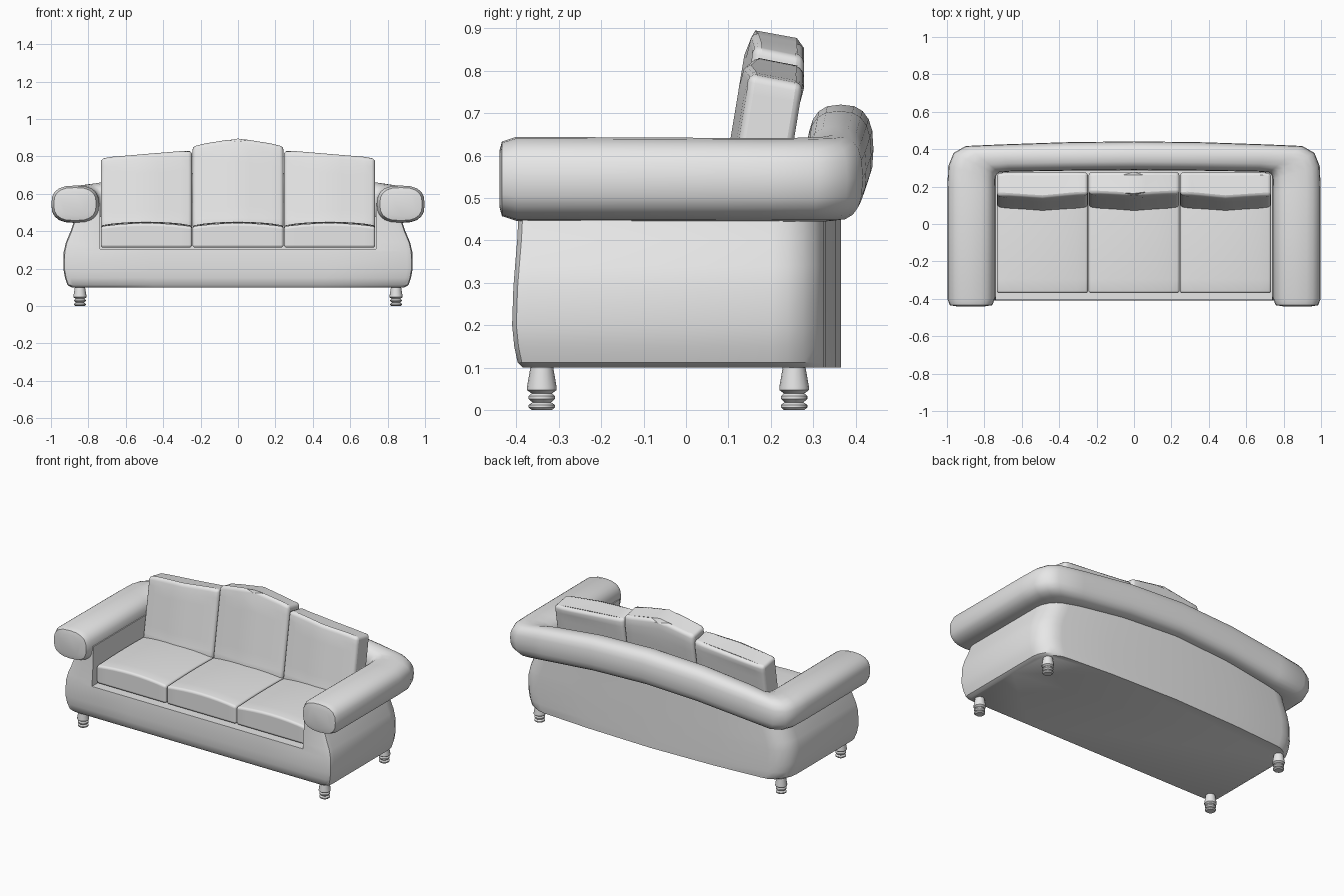
import bpy, bmesh, math
from mathutils import Vector

if "Cube" in bpy.data.objects:
    bpy.data.objects.remove(bpy.data.objects["Cube"])

fabric = bpy.data.materials.new("grey fabric")
fabric.diffuse_color = (0.8, 0.8, 0.8, 1)
fabric.use_nodes = True
fabric.node_tree.nodes["Principled BSDF"].inputs["Base Color"].default_value = fabric.diffuse_color


def finish(name, bm, angle=40):
    bmesh.ops.recalc_face_normals(bm, faces=bm.faces[:])
    me = bpy.data.meshes.new(name)
    bm.to_mesh(me)
    bm.free()
    me.materials.append(fabric)
    ob = bpy.data.objects.new(name, me)
    bpy.context.collection.objects.link(ob)
    smooth(ob, angle)
    return ob


def smooth(ob, angle):
    bpy.ops.object.select_all(action='DESELECT')
    ob.select_set(True)
    bpy.context.view_layer.objects.active = ob
    bpy.ops.object.shade_smooth_by_angle(angle=math.radians(angle))


def loft(name, rings, angle=40):
    """Skin a list of closed rings and cap both ends."""
    bm = bmesh.new()
    loops = [[bm.verts.new(p) for p in ring] for ring in rings]
    n = len(loops[0])
    for a, b in zip(loops, loops[1:]):
        for i in range(n):
            j = (i + 1) % n
            bm.faces.new((a[i], a[j], b[j], b[i]))
    bm.faces.new(loops[0])
    bm.faces.new(loops[-1])
    return finish(name, bm, angle)


# Body: stacked outlines with sharp front, rounded and bowed back
def outline(z, hx, yf, yb=0.33):
    r = 0.13
    half = [(0, yf), (hx * 0.5, yf), (hx - 0.03, yf), (hx - 0.006, yf + 0.01), (hx, yf + 0.035), (hx, 0)]
    for k in range(6):
        a = math.radians(90 * k / 5)
        half.append((hx - r + r * math.cos(a), yb - r + r * math.sin(a)))
    half += [(hx * 0.5, yb + 0.022), (0, yb + 0.035)]
    return [(x, y, z) for x, y in half] + [(-x, y, z) for x, y in half[-2:0:-1]]


levels = [(0.10, 0.89, -0.385), (0.112, 0.912, -0.397), (0.15, 0.925, -0.405),
          (0.20, 0.934, -0.41), (0.29, 0.932, -0.407), (0.34, 0.92, -0.403),
          (0.40, 0.895, -0.398), (0.46, 0.875, -0.395), (0.55, 0.85, -0.39)]
body = loft("sofa_body", [outline(*l) for l in levels], 35)

# Cut the seat well out of the body
bm = bmesh.new()
bmesh.ops.create_cube(bm, size=1)
for v in bm.verts:
    v.co = (v.co.x * 2 * 0.738, -1 if v.co.y < 0 else 0.285, 0.305 if v.co.z < 0 else 1)
cutter = finish("seat_well_cutter", bm)
mod = body.modifiers.new("well", 'BOOLEAN')
mod.object = cutter
mod.operation = 'DIFFERENCE'
mod.solver = 'EXACT'
bpy.context.view_layer.objects.active = body
body.select_set(True)
bpy.ops.object.modifier_apply(modifier=mod.name)
bpy.data.objects.remove(cutter)
smooth(body, 35)

# Rolled arms and back: one U-shaped sweep
# station: inner x, inner y, outer x, outer y, centre z, half height
stations = [(0.795, -0.44, 0.95, -0.44, 0.545, 0.066), (0.758, -0.434, 0.985, -0.434, 0.545, 0.088),
            (0.743, -0.40, 0.998, -0.40, 0.545, 0.099), (0.743, 0.17, 0.998, 0.20, 0.543, 0.098),
            (0.742, 0.24, 0.993, 0.31, 0.543, 0.099), (0.735, 0.265, 0.965, 0.38, 0.544, 0.10),
            (0.72, 0.275, 0.90, 0.417, 0.547, 0.101), (0.66, 0.28, 0.72, 0.425, 0.565, 0.103),
            (0.36, 0.285, 0.37, 0.437, 0.60, 0.105), (0.0, 0.288, 0.0, 0.442, 0.615, 0.105)]


def section(ix, iy, ox, oy, zc, hh, sx=1, n=20):
    ring = []
    for k in range(n):
        a = 2 * math.pi * k / n
        c, s = math.cos(a), math.sin(a)
        u = 0.5 + 0.5 * math.copysign(abs(c) ** 0.75, c)
        w = math.copysign(abs(s) ** 0.75, s)
        ring.append((sx * (ix + (ox - ix) * u), iy + (oy - iy) * u, zc + hh * w))
    return ring


rings = [section(*s) for s in stations] + [section(*s, sx=-1) for s in stations[-2::-1]]
loft("rolled_arms_and_back", rings, 50)


# Cushions: subdivided boxes shaped by a rule, with rounded edges
def cushion(name, shape, bevel):
    bm = bmesh.new()
    bmesh.ops.create_cube(bm, size=2)
    bmesh.ops.subdivide_edges(bm, edges=bm.edges[:], cuts=7, use_grid_fill=True)
    rim = [e for e in bm.edges if e.calc_face_angle(0) > 1]
    for v in bm.verts:
        v.co = shape(*v.co)
    bmesh.ops.bevel(bm, geom=rim, offset=bevel, segments=3, profile=0.5, affect='EDGES')
    return finish(name, bm, 50)


def seat_shape(x0, x1):
    def f(u, v, w):
        x = x0 + (x1 - x0) * (u + 1) / 2
        y = -0.37 + 0.60 * (v + 1) / 2
        top = 0.425 + 0.018 * (1 - u * u) + 0.008 * (1 - v * v)
        return Vector((x, y, 0.312 if w == -1 else 0.312 + (top - 0.312) * (w + 1) / 2))
    return f


def back_shape(x0, x1, top):
    def f(u, v, w):
        x = x0 + (x1 - x0) * (u + 1) / 2
        z = 0.41 + (top(x) - 0.012 * v + 0.006 - 0.41) * (w + 1) / 2
        front = 0.105 + 0.165 * (z - 0.64) + 0.02 * abs(u)
        back = min(0.255 + 0.165 * (z - 0.64), 0.278)
        return Vector((x, front + (back - front) * (v + 1) / 2, z))
    return f


def side_top(x):
    return 0.815 - 0.04 * (abs(x) - 0.246) / 0.487


def middle_top(x):
    return 0.88 - 0.04 * abs(x) / 0.243


spans = [("left", -0.733, -0.246, side_top), ("middle", -0.243, 0.243, middle_top),
         ("right", 0.246, 0.733, side_top)]
for label, x0, x1, top in spans:
    cushion(label + "_seat_cushion", seat_shape(x0, x1), 0.014)
    cushion(label + "_back_cushion", back_shape(x0, x1, top), 0.02)

# Turned feet
foot = [(0.024, 0), (0.031, 0.006), (0.031, 0.012), (0.022, 0.018), (0.031, 0.026), (0.031, 0.033),
        (0.024, 0.039), (0.035, 0.047), (0.035, 0.054), (0.027, 0.10), (0.027, 0.13)]
for side, x in (("left", -0.845), ("right", 0.845)):
    for end, y in (("front", -0.34), ("back", 0.255)):
        loft(f"{end}_{side}_foot",
             [[(x + r * math.cos(k * math.pi / 8), y + r * math.sin(k * math.pi / 8), z) for k in range(16)]
              for r, z in foot], 40)
